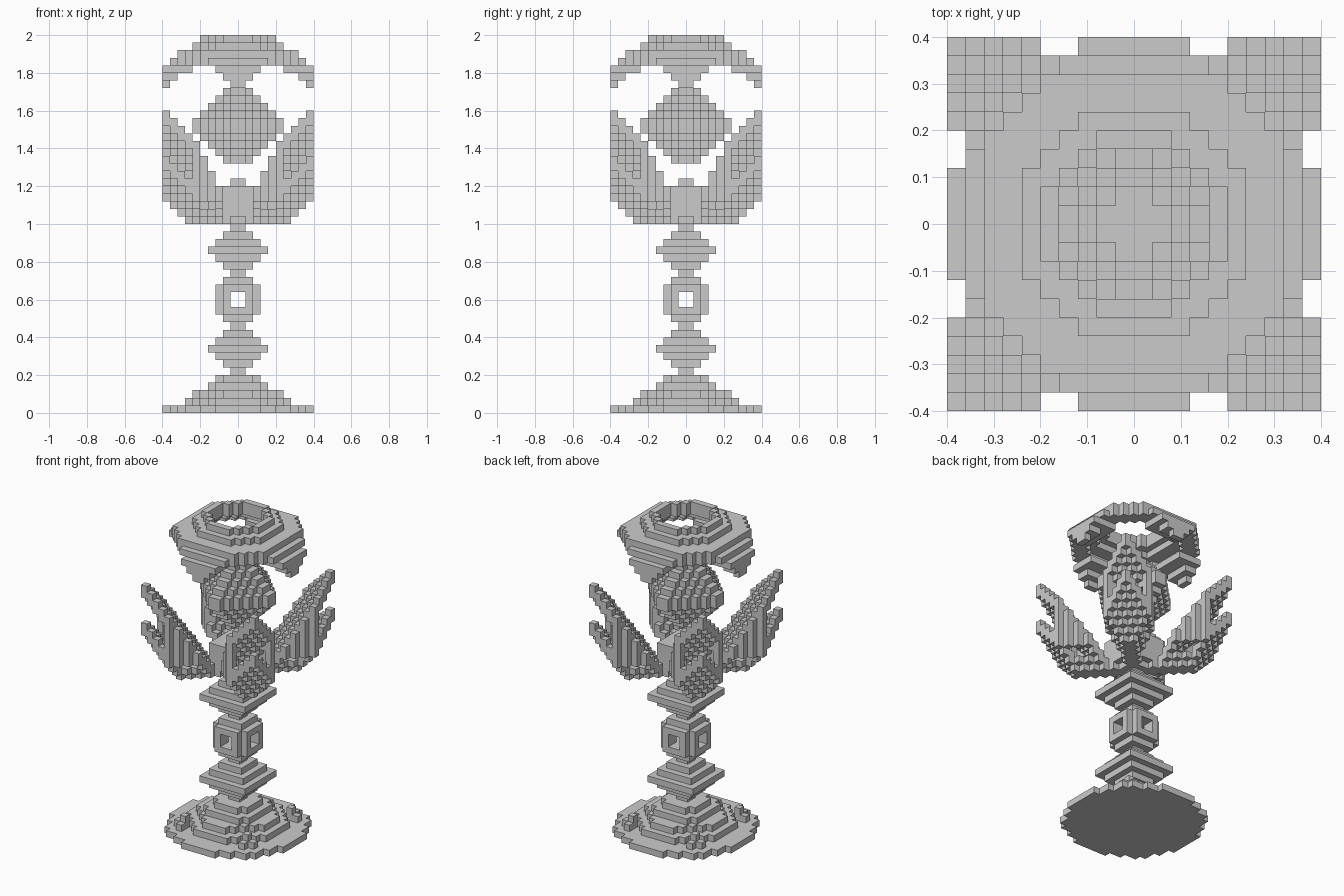
import bpy

UNIT = 0.04   # edge of one block
HALF = 10     # blocks from the axis to the side

cube = bpy.data.objects.get("Cube")
if cube:
    bpy.data.objects.remove(cube)

DIRS = [(1, 0, 0), (-1, 0, 0), (0, 1, 0), (0, -1, 0), (0, 0, 1), (0, 0, -1)]


def face_corners(cell, d):
    """Four corners of the block face pointing along d, wound outward."""
    axis = [abs(c) for c in d].index(1)
    u, v = (axis + 1) % 3, (axis + 2) % 3
    ring = [(0, 0), (1, 0), (1, 1), (0, 1)]
    if d[axis] < 0:
        ring.reverse()
    for s, t in ring:
        p = list(cell)
        p[axis] += d[axis] > 0
        p[u] += s
        p[v] += t
        yield tuple(p)


def block_part(name, low, high, test):
    """Build the skin of every block where test(a, b, k) holds.
    a, b count blocks outward from the axis, so each part has four equal quarters."""
    cells = set()
    for k in range(low, high):
        for i in range(-HALF, HALF):
            for j in range(-HALF, HALF):
                a = i if i >= 0 else -i - 1
                b = j if j >= 0 else -j - 1
                if test(a, b, k):
                    cells.add((i, j, k))
    index, faces = {}, []
    for cell in sorted(cells):
        for d in DIRS:
            if tuple(c + e for c, e in zip(cell, d)) not in cells:
                faces.append([index.setdefault(p, len(index))
                              for p in face_corners(cell, d)])
    mesh = bpy.data.meshes.new(name)
    mesh.from_pydata([[c * UNIT for c in p] for p in index], [], faces)
    mesh.update()
    obj = bpy.data.objects.new(name, mesh)
    bpy.context.collection.objects.link(obj)
    return obj


def octagon(a, b, side, corner):
    """Square reaching block number side, with corners cut where a + b > corner."""
    return max(a, b) <= side and a + b <= corner


# Round foot plate
block_part("foot", 0, 1,
           lambda a, b, k: (a + 0.5) ** 2 + (b + 0.5) ** 2 <= HALF ** 2)

# Stepped mound on the foot
MOUND = [(6, 8), (5, 6), (3, 5), (2, 3)]
block_part("foot_mound", 1, 5, lambda a, b, k: octagon(a, b, *MOUND[k - 1]))

# Four small studs on the foot
block_part("foot_studs", 1, 3,
           lambda a, b, k: min(a, b) >= 5 and a + b <= 12 - k)

# Square stem with two double pyramids
DIAMOND = [1, 2, 3, 4, 3, 2, 1]
for label, start in (("lower", 5), ("upper", 18)):
    block_part(label + "_stem_diamond", start, start + 7,
               lambda a, b, k: max(a, b) < DIAMOND[k - start])


# Pierced lantern between the pyramids
def lantern(a, b, k):
    if k in (12, 17):
        return max(a, b) < 2
    if max(a, b) > 2 or min(a, b) > 1:
        return False
    return not (k in (14, 15) and min(a, b) < 1)


block_part("lantern", 12, 18, lantern)


# Four hollow diagonal cup petals, open at the outer corner
def petal(a, b, k):
    s, off, h = a + b, abs(a - b), k - 25
    if off > min(1 + h, 4) or s > 11 + h or h >= max(s - 3, 1):
        return False
    hollow = off <= 3 and h >= 2 and s - 10 < h < s - 5
    return not hollow


block_part("cup_petals", 25, 40, petal)

# Square slab and stud on the cup floor
block_part("cup_slab", 26, 31,
           lambda a, b, k: max(a, b) < (1 if k == 30 else 3))

# Floating faceted ball
block_part("ball", 33, 43,
           lambda a, b, k: a + b + int(abs(k + 0.5 - 38)) <= 5)

# Open dome: octagon rings, hole and outline from the bottom up
RINGS = [((6, 8), (8, 11)), ((4, 6), (7, 11)), ((3, 4), (5, 7)), ((3, 4), (4, 5))]


def dome(a, b, k):
    hole, outline = RINGS[k - 46]
    return octagon(a, b, *outline) and not octagon(a, b, *hole)


block_part("dome", 46, 50, dome)

# Four pointed drops under the dome rim
DROP_START = [9, 8, 6]
block_part("dome_drops", 43, 46,
           lambda a, b, k: max(a, b) >= DROP_START[k - 43] and min(a, b) < k - 42)
